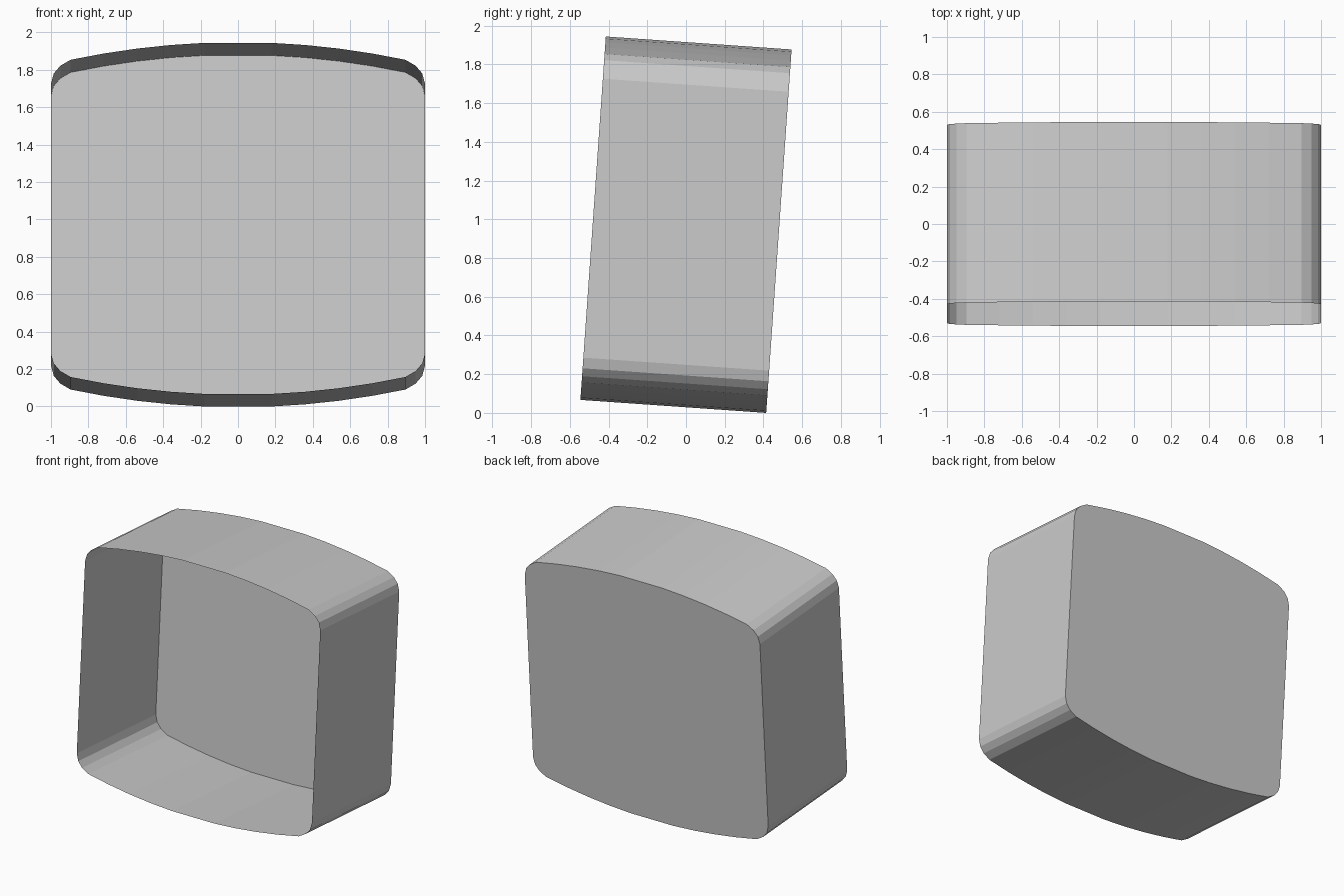
import bpy, bmesh
from math import radians
from mathutils import Matrix

if "Cube" in bpy.data.objects:
    bpy.data.objects.remove(bpy.data.objects["Cube"])

DEPTH, HALF_H = 0.962, 0.9445

# Upper right quarter of the outline: gently bowed top, rounded corner
bow = [(x, HALF_H - 0.0945 * (x / 0.895) ** 2) for x in (0.18, 0.36, 0.54, 0.72, 0.895)]
quarter = bow + [(0.95, 0.818), (0.985, 0.777), (1.0, 0.722)]

# Mirror the quarter into a closed loop
right = quarter + [(x, -z) for x, z in reversed(quarter)]
outline = right + [(-x, z) for x, z in reversed(right)]

# Open-fronted thin shell: side walls plus back panel
bm = bmesh.new()
front = [bm.verts.new((x, -DEPTH / 2, z)) for x, z in outline]
back = [bm.verts.new((x, DEPTH / 2, z)) for x, z in outline]
n = len(outline)
for i in range(n):
    j = (i + 1) % n
    bm.faces.new((front[i], front[j], back[j], back[i]))
bm.faces.new(back)
bmesh.ops.recalc_face_normals(bm, faces=bm.faces)

# Lean the shell back and stand it on the ground
bm.transform(Matrix.Rotation(radians(-4), 4, 'X'))
low = min(v.co.z for v in bm.verts)
bm.transform(Matrix.Translation((0, 0, -low)))

mesh = bpy.data.meshes.new("open_shell")
bm.to_mesh(mesh)
bm.free()
shell = bpy.data.objects.new("open_shell", mesh)
bpy.context.collection.objects.link(shell)
